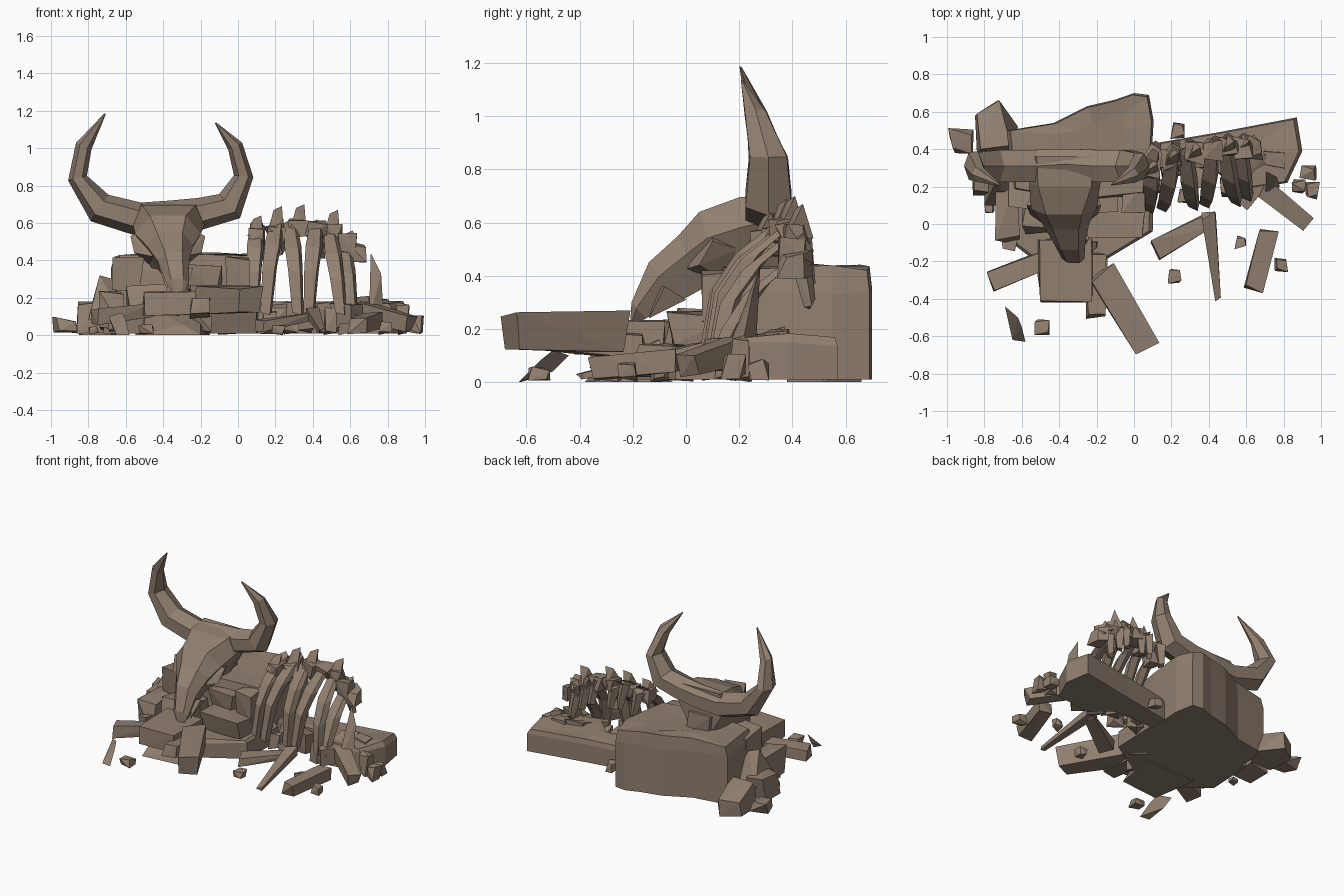
import bpy, bmesh, math, random
from mathutils import Vector

if "Cube" in bpy.data.objects:
    bpy.data.objects.remove(bpy.data.objects["Cube"])

random.seed(7)
mat = bpy.data.materials.new("weathered brown")
mat.diffuse_color = (0.285, 0.215, 0.163, 1)
mat.use_nodes = True
mat.node_tree.nodes["Principled BSDF"].inputs["Base Color"].default_value = mat.diffuse_color


def finish(name, bm):
    bmesh.ops.recalc_face_normals(bm, faces=bm.faces)
    me = bpy.data.meshes.new(name)
    bm.to_mesh(me)
    bm.free()
    me.materials.append(mat)
    ob = bpy.data.objects.new(name, me)
    bpy.context.collection.objects.link(ob)
    return ob


def hull(name, pts):
    bm = bmesh.new()
    for p in pts:
        bm.verts.new((p[0], p[1], max(p[2], 0)))
    res = bmesh.ops.convex_hull(bm, input=bm.verts)
    junk = {v for v in res["geom_interior"] if isinstance(v, bmesh.types.BMVert)}
    bmesh.ops.delete(bm, geom=list(junk), context='VERTS')
    return finish(name, bm)


def rock(name, lo, hi, rough=0.2):
    """Chipped block filling the box lo..hi."""
    pts = []
    for i in range(8):
        p = []
        for a in range(3):
            t = random.uniform(0, rough)
            t = 1 - t if (i >> a) & 1 else t
            p.append(lo[a] + (hi[a] - lo[a]) * t)
        pts.append(p)
    return hull(name, pts)


def bar(name, a, b, w, h, taper=0.85):
    """Rough squared beam from a to b."""
    a, b = Vector(a), Vector(b)
    d = (b - a).normalized()
    s = d.cross(Vector((0, 0, 1))).normalized()
    u = s.cross(d)
    pts = []
    for c, k in ((a, 1), (b, taper)):
        for i, j in ((-1, -1), (1, -1), (1, 1), (-1, 1)):
            k2 = k * random.uniform(.8, 1.1)
            pts.append(c + s * i * w / 2 * k2 + u * j * h / 2 * k2 + d * random.uniform(-.02, .02))
    return hull(name, pts)


def loft(name, rings):
    """Skin rings of equal point count and cap the ends."""
    bm = bmesh.new()
    rows = [[bm.verts.new(p) for p in r] for r in rings]
    n = len(rows[0])
    for r0, r1 in zip(rows, rows[1:]):
        for i in range(n):
            bm.faces.new((r0[i], r0[(i + 1) % n], r1[(i + 1) % n], r1[i]))
    bm.faces.new(rows[0])
    bm.faces.new(rows[-1])
    return finish(name, bm)


def slab(name, outline, z0, z1, shrink=0.95, wobble=.03):
    """Outline raised from z0 to z1, with an uneven, slightly smaller top."""
    cx = sum(p[0] for p in outline) / len(outline)
    cy = sum(p[1] for p in outline) / len(outline)

    def ring(k, z):
        return [(cx + (x - cx) * k, cy + (y - cy) * k, z - random.uniform(0, wobble)) for x, y in outline]
    return loft(name, [[(x, y, z0) for x, y in outline], ring(1, z0 + (z1 - z0) * .4),
                       ring(1, z0 + (z1 - z0) * .8), ring(shrink, z1), ring(.5, z1)])


def tube(name, path, sides=6):
    """path entries: x, y, z, in-plane radius, depth radius; bends in the xz plane."""
    rings = []
    for k, (x, y, z, r, ry) in enumerate(path):
        p, q = path[max(k - 1, 0)], path[min(k + 1, len(path) - 1)]
        t = Vector((q[0] - p[0], 0, q[2] - p[2])).normalized()
        n = Vector((-t.z, 0, t.x))
        rings.append([Vector((x, y, z)) + n * r * math.cos(a) + Vector((0, ry * math.sin(a), 0))
                      for a in [math.tau * i / sides for i in range(sides)]])
    return loft(name, rings)


# horns and crest in one sweep
tube("horns", [(-.71, .205, 1.185, .004, .004), (-.825, .265, 1.01, .045, .045),
               (-.858, .31, .84, .052, .085), (-.74, .31, .68, .085, .1),
               (-.53, .31, .62, .09, .1), (-.36, .32, .63, .09, .095), (-.2, .31, .65, .085, .1),
               (-.045, .31, .69, .085, .1), (.03, .31, .85, .052, .08),
               (-.015, .26, 1.01, .042, .045), (-.12, .21, 1.135, .004, .004)])

# skull: x, top (y, z), bottom (y, z), half width
skull = [(-.37, (.36, .71), (.36, .44), .2), (-.37, (.20, .695), (.25, .38), .19),
         (-.375, (.05, .64), (.14, .36), .175), (-.365, (-.03, .55), (.06, .35), .125),
         (-.345, (-.14, .45), (-.03, .30), .085), (-.325, (-.205, .30), (-.15, .24), .06),
         (-.315, (-.21, .22), (-.20, .21), .025)]
rings = []
for x, (ty, tz), (by, bz), w in skull:
    prof = [(-.55, 0), (.55, 0), (1, .35), (.5, 1), (-.5, 1), (-1, .35)]
    if w > .18:
        prof[0], prof[1] = (-.75, 0), (.75, 0)
    rings.append([(x + w * s, ty + (by - ty) * t, tz + (bz - tz) * t) for s, t in prof])
loft("skull", rings)
for sx in (-1, 1):
    hull("cheek_bone", [(-.375 + sx * a, y, z) for a, y, z in
         ((.1, .1, .58), (.2, .1, .53), (.18, .05, .44), (.08, -.02, .42), (.1, .15, .38), (.15, .2, .5))])
    hull("jaw_spike", [(-.33 + sx * a, y, z) for a, y, z in
         ((.03, -.1, .36), (.09, -.08, .36), (.06, 0, .31), (.05, -.14, .24))])

# main stone mass
slab("main_block", [(-.68, .5), (-.43, .54), (-.25, .63), (-.1, .665), (0, .7), (.08, .69), (.105, .55),
                    (.09, .3), (.07, .16), (-.3, .12), (-.65, .18)], 0.01, .445, .96)
slab("ground_plate", [(-.7, .3), (-.72, -.05), (-.5, -.22), (-.2, -.22), (.1, -.04), (.11, .3)], 0.01, .16)
rock("front_block", (-.27, -.08, .11), (.1, .2, .27), .2)
rock("front_block", (-.08, .05, .2), (.07, .25, .42), .15)
rock("front_block", (-.3, .06, .22), (-.08, .22, .38), .2)
rock("front_block", (-.6, -.06, .12), (-.3, .2, .28), .2)
rock("front_block", (-.68, .07, .22), (-.5, .3, .43), .2)
rock("neck_stone", (-.47, .2, .35), (-.25, .42, .55), .2)
rock("left_block", (-.75, -.12, .02), (-.61, .28, .24), .15)
rock("left_block", (-.87, .14, 0), (-.7, .36, .18), .2)
hull("left_block", [(-.84, .38, 0), (-.68, .38, 0), (-.62, .52, 0), (-.73, .66, 0), (-.85, .58, 0),
                    (-.72, .66, .12), (-.84, .59, .1), (-.82, .4, .17), (-.66, .42, .18)])
hull("left_peak", [(-.8, .1, .08), (-.62, .1, .1), (-.62, .35, .1), (-.8, .35, .1),
                   (-.74, .22, .32), (-.67, .25, .3)])

# fallen beams and wedges in front
rock("front_ledge", (-.52, -.44, .1), (-.21, -.06, .24), .1)
hull("front_wedge", [(-.5, -.38, 0), (-.2, -.35, 0), (-.15, -.05, 0), (-.55, -.05, 0),
                     (-.2, -.1, .16), (-.5, -.1, .17), (-.3, -.33, .06)])
bar("front_beam", (-.17, -.26, .19), (.06, -.66, .185), .15, .15, 1)
bar("front_beam", (-.2, -.15, .13), (-.2, -.49, .16), .12, .1)
bar("left_beam", (-.76, -.3, .1), (-.48, -.19, .13), .12, .09)
hull("front_shard", [(-.69, -.44, .1), (-.67, -.5, .04), (-.65, -.62, 0), (-.58, -.63, 0),
                     (-.62, -.5, .12), (-.6, -.55, .08)])

# right slab
slab("right_slab", [(.1, .3), (.1, .43), (.45, .49), (.87, .57), (.9, .39), (.82, .22), (.55, .18),
                    (.42, .3)], 0.01, .185, .95, .02)
bar("right_post", (.56, .13, .1), (.73, .32, .12), .16, .14)

# ribs hanging from the spine: top x, bottom x, top z
for xt, xb, zt in ((.1, .08, .6), (.21, .15, .62), (.28, .32, .6), (.42, .38, .6), (.49, .55, .56), (.57, .61, .47)):
    y = .36 + .1 * (xt - .1)
    path = [(y, zt, .045), (y - .15, zt - .12, .06), (y - .24, zt - .25, .052), (y - .285, .12, .04)]
    ring = []
    for k, (py, pz, w) in enumerate(path):
        x = xt + (xb - xt) * k / 3
        ring.append([(x - w * .75, py, pz), (x + w * .5, py - w * .6, pz - w * .3),
                     (x + w * .75, py + w * .5, pz), (x, py + w, pz + w * .4)])
    loft("rib", ring)
    bar("rear_rib", (xt, y + .03, zt - .02), (xt + .02, y + .06, zt - .18), .06, .06, .6)

# spine segments with upright points
for x, y, z, top in ((.09, .3, .53, .64), (.2, .36, .55, .69), (.32, .39, .57, .7), (.42, .41, .56, .6),
                     (.5, .42, .54, .67), (.58, .42, .49, .56), (.64, .42, .44, .47)):
    rock("vertebra", (x - .06, y - .08, z - .06), (x + .06, y + .06, z + .06), .3)
    hull("spine_point", [(x - .04, y - .06, z), (x + .045, y - .04, z), (x, y + .06, z),
                         (x + .035, y + .02, top), (x - .01, y - .01, top - .02)])

# loose bones and beams to the right
hull("standing_spike", [(.7, .14, .08), (.78, .2, .08), (.7, .26, .08), (.71, .28, .44), (.765, .25, .33)])
bar("right_beam", (.68, .2, .12), (.92, .01, .06), .1, .1)
bar("right_beam", (.72, -.03, .08), (.64, -.35, .05), .11, .09, 1)
bar("loose_bone", (.12, -.14, .05), (.4, .02, .1), .11, .06, .7)
bar("loose_bone", (.4, .05, .12), (.45, -.4, .02), .08, .06, .4)

# scattered stones: x, y, size, height
for x, y, s, h in ((-.925, .44, .15, .1), (.235, .5, .09, .08), (.22, -.28, .08, .07), (.57, -.1, .08, .07),
                   (.785, -.22, .08, .08), (.93, .27, .1, .09), (.955, .18, .1, .11), (-.49, -.55, .09, .06),
                   (-.77, .08, .06, .05), (.16, .2, .1, .14), (.28, .15, .1, .12), (.36, .25, .12, .2),
                   (.2, .3, .14, .2), (.5, .2, .12, .16), (.63, .3, .15, .22), (.88, .2, .08, .19),
                   (.76, .35, .14, .2), (-.05, -.03, .14, .15), (-.2, -.2, .14, .14), (-.66, -.1, .1, .15)):
    rock("loose_stone", (x - s / 2, y - s / 2, 0), (x + s / 2, y + s / 2, h), .3)
